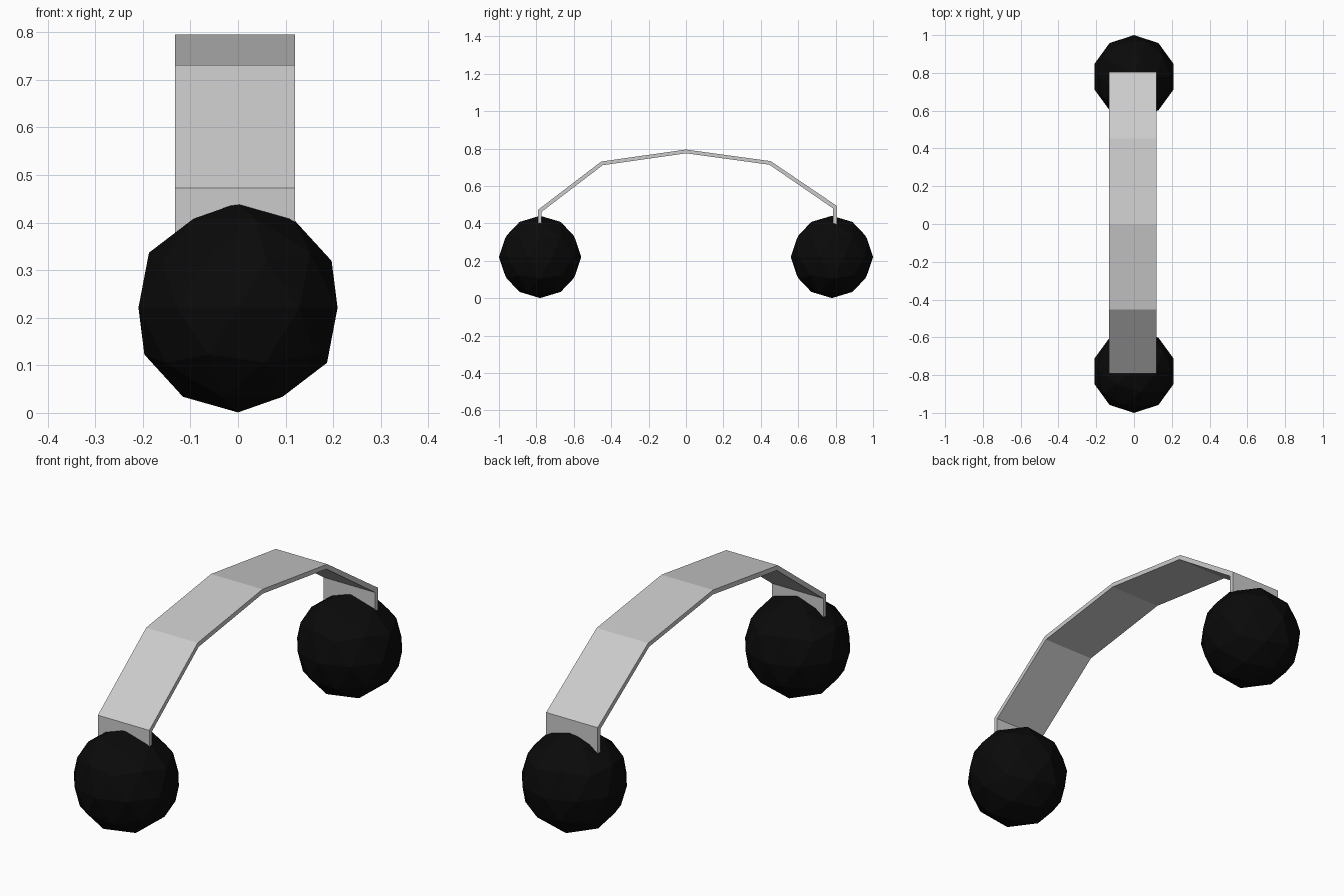
import bpy, bmesh

if "Cube" in bpy.data.objects:
    bpy.data.objects.remove(bpy.data.objects["Cube"])

# Headband: a thin strip profile in the y-z plane, extruded along x
outer = [(-0.791, 0.35), (-0.791, 0.473), (-0.453, 0.731), (0, 0.795),
         (0.453, 0.733), (0.806, 0.494), (0.806, 0.35)]
inner = [(-0.772, 0.35), (-0.772, 0.462), (-0.446, 0.711), (0, 0.775),
         (0.446, 0.714), (0.787, 0.480), (0.787, 0.35)]
X0, X1 = -0.132, 0.12

bm = bmesh.new()
rings = [[bm.verts.new((x, y, z)) for x, (y, z) in
          ((X0, o), (X1, o), (X1, i), (X0, i))] for o, i in zip(outer, inner)]
for a, b in zip(rings, rings[1:]):
    for k in range(4):
        n = (k + 1) % 4
        bm.faces.new((a[k], a[n], b[n], b[k]))
bm.faces.new(rings[0])
bm.faces.new(rings[-1])
bmesh.ops.recalc_face_normals(bm, faces=bm.faces)
mesh = bpy.data.meshes.new("headband")
bm.to_mesh(mesh)
bm.free()
bpy.context.collection.objects.link(bpy.data.objects.new("headband", mesh))

# Ear pads: low-poly black balls at both ends
black = bpy.data.materials.new("black")
black.diffuse_color = (0.003, 0.003, 0.003, 1)
black.use_nodes = True
black.node_tree.nodes["Principled BSDF"].inputs["Base Color"].default_value = black.diffuse_color
for name, y in (("front_ear_pad", -0.78), ("back_ear_pad", 0.78)):
    bpy.ops.mesh.primitive_ico_sphere_add(subdivisions=2, radius=0.22, location=(0, y, 0.221))
    pad = bpy.context.object
    pad.name = name
    pad.data.materials.append(black)
